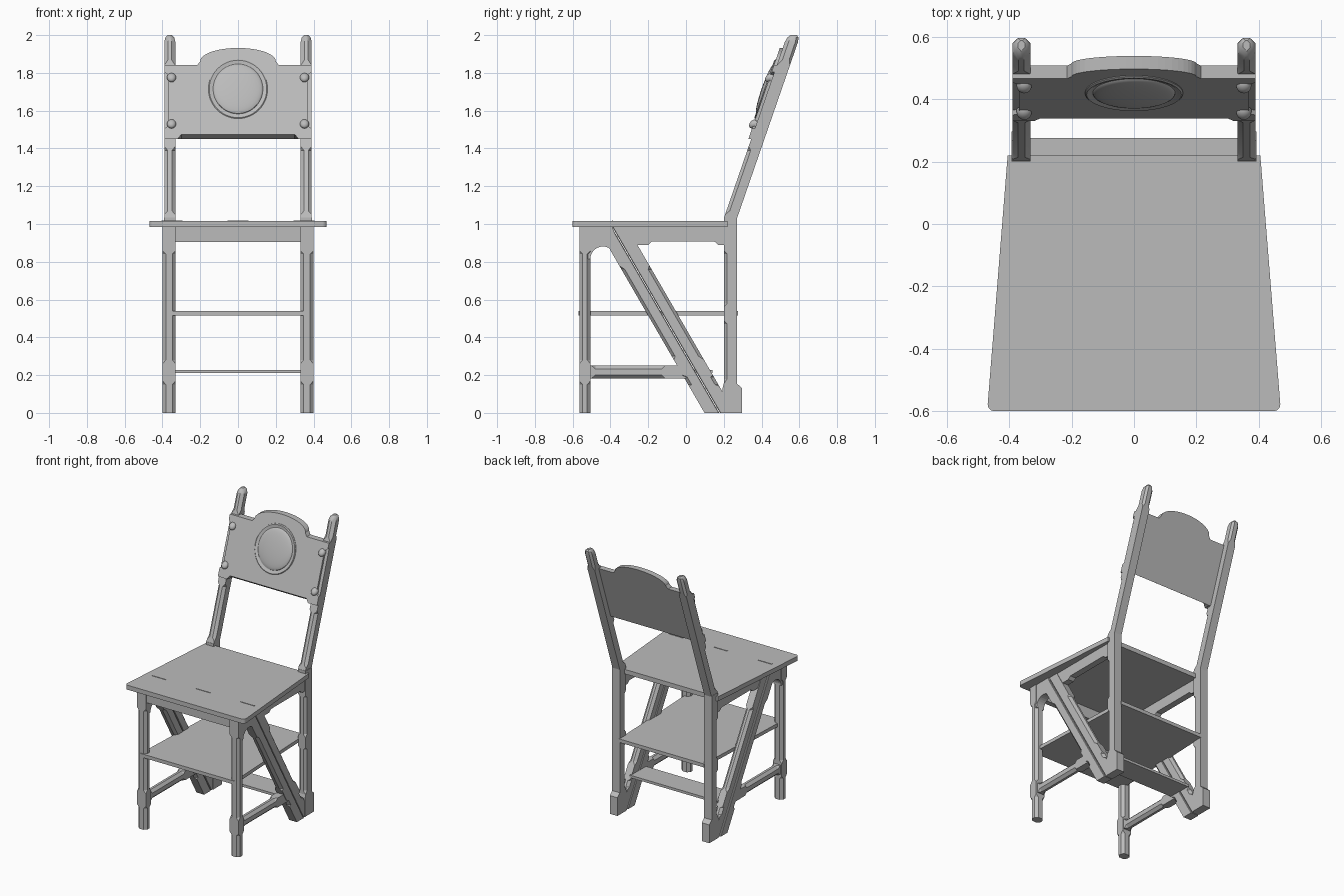
import bpy, bmesh, math

old = bpy.data.objects.get("Cube")
if old:
    bpy.data.objects.remove(old)

GREY = (0.5, 0.5, 0.5, 1)
wood = bpy.data.materials.new("grey wood")
wood.use_nodes = True
wood.diffuse_color = GREY
wood.node_tree.nodes["Principled BSDF"].inputs["Base Color"].default_value = GREY


def finish(name, bm, mirror=False, smooth=False):
    bmesh.ops.remove_doubles(bm, verts=bm.verts, dist=1e-5)
    bmesh.ops.recalc_face_normals(bm, faces=bm.faces)
    mesh = bpy.data.meshes.new(name)
    bm.to_mesh(mesh)
    bm.free()
    mesh.materials.append(wood)
    ob = bpy.data.objects.new(name, mesh)
    bpy.context.collection.objects.link(ob)
    if mirror:
        ob.modifiers.new("mirror", "MIRROR")
    if smooth:
        bpy.ops.object.select_all(action="DESELECT")
        ob.select_set(True)
        bpy.context.view_layer.objects.active = ob
        bpy.ops.object.shade_smooth_by_angle(angle=math.radians(35))
    return ob


def loft(name, rings, mirror=False, smooth=False):
    """Skin a stack of equal rings and cap both ends."""
    bm = bmesh.new()
    loops = [[bm.verts.new(p) for p in ring] for ring in rings]
    for a, b in zip(loops, loops[1:]):
        for i in range(len(a)):
            j = (i + 1) % len(a)
            bm.faces.new((a[i], a[j], b[j], b[i]))
    bm.faces.new(loops[0])
    bm.faces.new(loops[-1])
    return finish(name, bm, mirror, smooth)


def bar(name, x0, x1, sections, axis="z", smooth=False):
    """Bar with stopped chamfers; section = (t, lo, hi, chamfer lo, chamfer hi, inset)."""
    rings = []
    for t, lo, hi, cl, ch, inset in sections:
        a, b, l, h = x0 + inset, x1 - inset, lo + inset, hi - inset
        ring = [(a + cl, l), (b - cl, l), (b, l + cl), (b, h - ch),
                (b - ch, h), (a + ch, h), (a, h - ch), (a, l + cl)]
        rings.append([(x, v, t) if axis == "z" else (x, t, v) for x, v in ring])
    return loft(name, rings, True, smooth)


def side_plate(name, x0, x1, outline):
    """Profile in the side plane, extruded across."""
    return loft(name, [[(x, y, z) for y, z in outline] for x in (x0, x1)], True)


def slab(name, outline, z0, z1):
    """Profile in plan, extruded upwards."""
    return loft(name, [[(x, y, z) for x, y in outline] for z in (z0, z1)])


def box(name, x0, x1, y0, y1, z0, z1, mirror=False):
    ring = [(x0, y0), (x1, y0), (x1, y1), (x0, y1)]
    return loft(name, [[(x, y, z) for x, y in ring] for z in (z0, z1)], mirror)


# Seat with rounded front corners
R = 0.022
corner = [(0.447 + R * math.sin(a), -0.6 + R - R * math.cos(a))
          for a in (math.pi / 2 * i / 6 for i in range(7))]
half = corner + [(0.405, 0.22)]
slab("seat", half + [(-x, y) for x, y in reversed(half)], 0.983, 1.015)
for cx in (-0.35, 0, 0.35):
    box("seat_hinge", cx - 0.055, cx + 0.055, -0.392, -0.386, 1.01, 1.018)

# Steps between the frames
slab("middle_step", [(-0.37, -0.57), (0.37, -0.57), (0.335, 0.275), (-0.335, 0.275)],
     0.515, 0.54)
box("lower_step", -0.345, 0.345, -0.03, 0.14, 0.21, 0.228)
box("front_apron", -0.345, 0.345, -0.555, -0.52, 0.905, 0.985)

# Front legs, chamfered between square blocks
C = 0.018
LEG = [(0, C), (0.15, C), (0.17, 0), (0.26, 0), (0.28, C), (0.84, C), (0.86, 0), (0.985, 0)]
bar("front_leg", 0.33, 0.4, [(z, -0.565, -0.505, c, c, 0) for z, c in LEG])


# Paired sloping rails
def edge(z):
    return 0.178 - 0.579 * z


RAIL = [(0, 0), (0.14, 0), (0.15, C), (0.19, C), (0.2, 0), (0.28, 0), (0.3, C),
        (0.76, C), (0.78, 0), (0.985, 0)]
bar("front_sloping_rail", 0.335, 0.395,
    [(z, edge(z) - 0.08, edge(z) - 0.002, c, 0.004, 0) for z, c in RAIL])
bar("rear_sloping_rail", 0.337, 0.389,
    [(z, edge(z) + 0.002, edge(z) + 0.08, 0.004, c, 0) for z, c in RAIL])

# Arched bracket joining front leg and sloping rail
arch = [(-0.44 - 0.066 * math.cos(a), 0.815 + 0.066 * math.sin(a))
        for a in (math.pi * i / 14 for i in range(15))]
side_plate("arched_bracket", 0.335, 0.395,
           [(-0.53, 0.985), (-0.53, 0.815)] + arch + [(-0.33, 0.815), (-0.39, 0.985)])

# Side apron with small stepped brackets
side_plate("side_apron", 0.34, 0.385,
           [(-0.36, 0.985), (0.21, 0.985), (0.21, 0.89), (0.17, 0.89), (0.15, 0.908),
            (-0.18, 0.908), (-0.2, 0.89), (-0.3, 0.89)])

# Low side stretcher
bar("side_stretcher", 0.337, 0.39,
    [(y, 0.183, 0.25, c, c, 0) for y, c in
     ((-0.52, 0), (-0.5, 0), (-0.48, C), (-0.13, C), (-0.11, 0), (0.0, 0))], axis="y")

# Back legs with a heavier foot
foot = [(0, 0.193, 0.297, 0, 0, 0), (0.13, 0.193, 0.297, 0, 0, 0), (0.155, 0.2, 0.27, 0, 0, 0)]
shaft = [(z, 0.2, 0.27, c, 0, 0) for z, c in
         ((0.18, C), (0.47, C), (0.49, 0), (0.56, 0), (0.58, C), (0.84, C), (0.86, 0), (1.035, 0))]
bar("back_leg", 0.332, 0.392, foot + shaft)

# Leaning back posts with rounded tops
SLOPE = 0.346
POST = [(1.03, 0, 0, 0), (1.05, 0, 0, 0), (1.07, C, 0, 0), (1.39, C, 0, 0), (1.41, 0, 0, 0),
        (1.84, 0, 0, 0), (1.87, 0.02, 0.014, 0), (1.965, 0.02, 0.014, 0),
        (1.988, 0.018, 0.012, 0.006), (2.0, 0.012, 0.008, 0.018)]
bar("back_post", 0.332, 0.39,
    [(z, 0.2 + SLOPE * (z - 1.03), 0.27 + SLOPE * (z - 1.03), cf, cb, i) for z, cf, cb, i in POST],
    smooth=True)


# Back panel: arched crest, notched ends, lower edge chamfered
def panel_y(z):
    return 0.33 + SLOPE * (z - 1.45)


crest = [(0.2 * math.cos(a), 1.862 + 0.07 * math.sin(a))
         for a in (math.pi / 2 * i / 12 for i in range(13))]
right = [(0.3, 1.45), (0.32, 1.45), (0.39, 1.45), (0.39, 1.505), (0.368, 1.52),
         (0.368, 1.79), (0.39, 1.805), (0.39, 1.842), (0.215, 1.842)] + crest
outline = right + [(-x, z) for x, z in reversed(right[:-1])]
front_ring, back_ring = [], []
for x, z in outline:
    lift = 0.025 if abs(x) < 0.31 and z < 1.46 else 0
    front_ring.append((x, panel_y(z + lift), z + lift))
    back_ring.append((x, panel_y(z) + 0.042, z))
loft("back_panel", [front_ring, back_ring])


# Round ornaments turned about an axis square to the panel
def turned(name, cx, cz, profile, segments, mirror=False):
    rings = [[(cx + r * math.cos(a), panel_y(cz + r * math.sin(a)) - d, cz + r * math.sin(a))
              for a in (2 * math.pi * i / segments for i in range(segments))]
             for r, d in profile]
    loft(name, rings, mirror, True)


dome = [(0.132 * math.cos(a), 0.002 + 0.02 * math.sin(a))
        for a in (math.pi / 2 * i / 8 for i in range(8))]
turned("medallion", 0, 1.715,
       [(0.157, -0.01), (0.157, 0.003), (0.152, 0.007), (0.145, 0.006), (0.138, 0.002)]
       + dome + [(0.004, 0.022)], 48)
knob = [(0.024 * math.cos(a), 0.022 * math.sin(a))
        for a in (math.pi / 2 * i / 6 for i in range(6))]
for cz in (1.53, 1.775):
    turned("panel_knob", 0.352, cz, [(0.024, -0.01)] + knob + [(0.002, 0.022)], 20, True)
